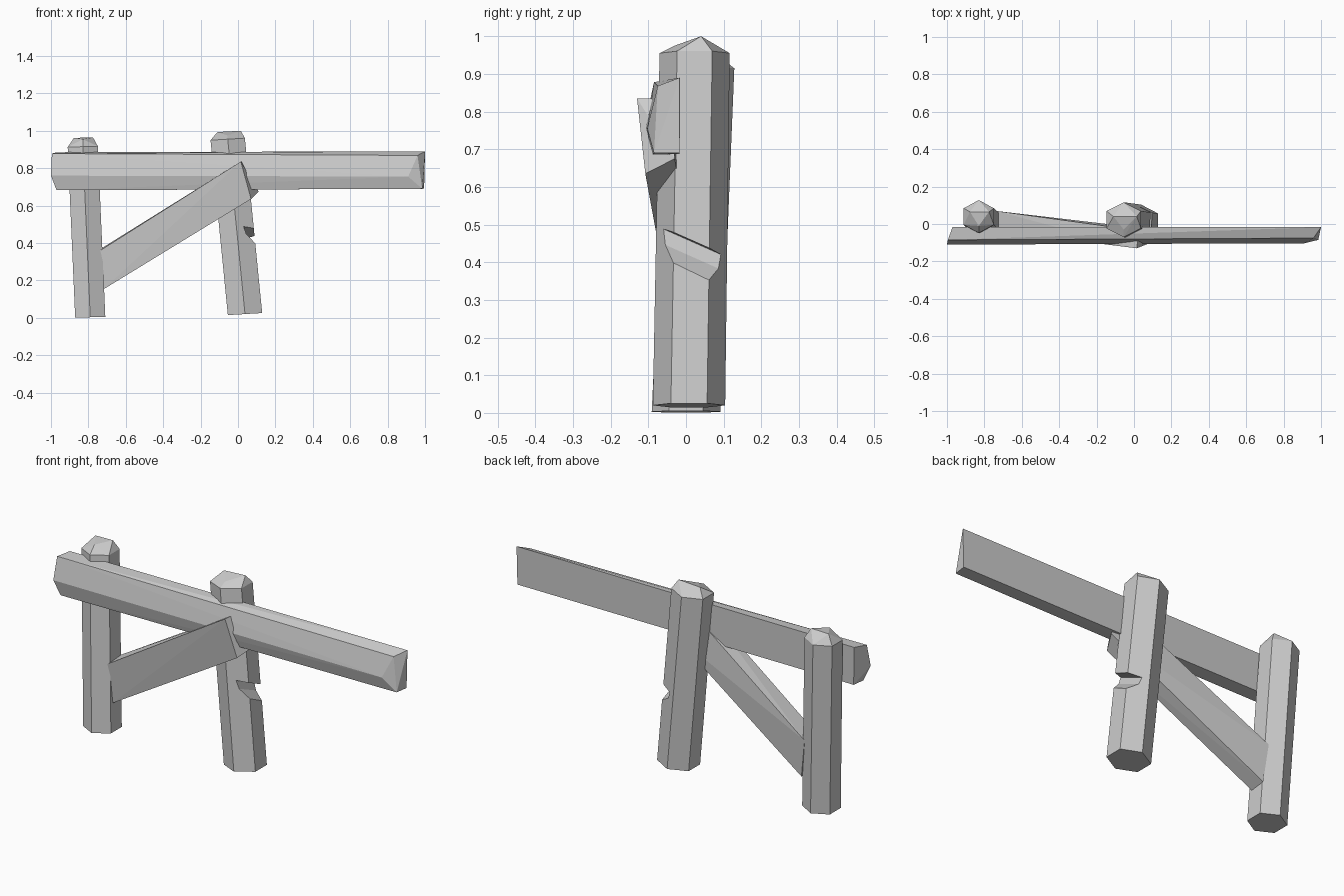
import bpy, bmesh, math

if "Cube" in bpy.data.objects:
    bpy.data.objects.remove(bpy.data.objects["Cube"])


def hull(name, points):
    """Flat-faced solid wrapped around a few corner points."""
    bm = bmesh.new()
    for p in points:
        bm.verts.new(p)
    res = bmesh.ops.convex_hull(bm, input=bm.verts)
    junk = {g for g in res["geom_interior"] if isinstance(g, bmesh.types.BMVert)}
    bmesh.ops.delete(bm, geom=list(junk), context='VERTS')
    bmesh.ops.dissolve_limit(bm, angle_limit=math.radians(1),
                             verts=bm.verts, edges=bm.edges)
    bmesh.ops.recalc_face_normals(bm, faces=bm.faces)
    me = bpy.data.meshes.new(name)
    bm.to_mesh(me)
    bm.free()
    ob = bpy.data.objects.new(name, me)
    bpy.context.collection.objects.link(ob)
    return ob


def ring(center, rx, ry, tilt=0.0):
    """Hexagon with a corner facing front, tilted along x."""
    x, y, z = center
    pts = []
    for i in range(6):
        a = math.radians(60 * i + 30)
        dx, dy = rx * math.cos(a), ry * math.sin(a)
        pts.append((x + dx, y + dy, z + dx * tilt))
    return pts


def post(name, low, high, rx, ry, cap, tilt=0.0):
    return hull(name, ring(low, rx, ry, tilt) + ring(high, rx, ry * 0.97, tilt) + cap)


# Left post with faceted top
post("left_post", (-0.79, 0.0, 0.003), (-0.83, 0.04, 0.915), 0.093, 0.091,
     [(-0.877, 0.065, 0.962), (-0.775, 0.065, 0.964), (-0.83, -0.01, 0.955)], 0.03)

# Middle post, leaning, with faceted top
middle = post("middle_post", (0.0375, 0.008, 0.02), (-0.055, 0.023, 0.955),
              0.106, 0.096,
              [(-0.11, 0.04, 0.993), (0.015, 0.04, 1.0), (-0.055, -0.03, 0.975)], 0.06)

# Splintered notch cut into the right side of the middle post
front = [(0.03, 0.495), (0.2, 0.505), (0.2, 0.33), (0.10, 0.42), (0.045, 0.455)]
cutter = hull("notch_cutter",
              [(x, -0.12, z + 0.02) for x, z in front] +
              [(x, 0.15, z - 0.10) for x, z in front])
mod = middle.modifiers.new("notch", 'BOOLEAN')
mod.operation = 'DIFFERENCE'
mod.solver = 'EXACT'
mod.object = cutter
cutter.hide_render = True
bpy.context.view_layer.objects.active = middle
bpy.ops.object.modifier_apply(modifier=mod.name)
bpy.data.objects.remove(cutter, do_unlink=True)

# Long rail with slanted ends
hull("rail", [
    # left end
    (-0.97, -0.015, 0.885), (-0.995, -0.085, 0.878), (-1.0, -0.11, 0.76),
    (-0.97, -0.092, 0.682), (-0.965, -0.018, 0.685),
    # right end
    (1.0, -0.017, 0.89), (0.96, -0.075, 0.868), (0.91, -0.103, 0.755),
    (0.985, -0.085, 0.69), (0.995, -0.017, 0.69)])

# Diagonal brace from the left post to the front of the rail
hull("brace", [
    # left end
    (-0.745, -0.035, 0.355), (-0.715, -0.02, 0.155),
    (-0.74, 0.07, 0.365), (-0.715, 0.06, 0.165),
    # right end
    (0.015, -0.13, 0.835), (0.07, -0.108, 0.635),
    (0.025, -0.035, 0.835), (0.11, -0.03, 0.675)])
